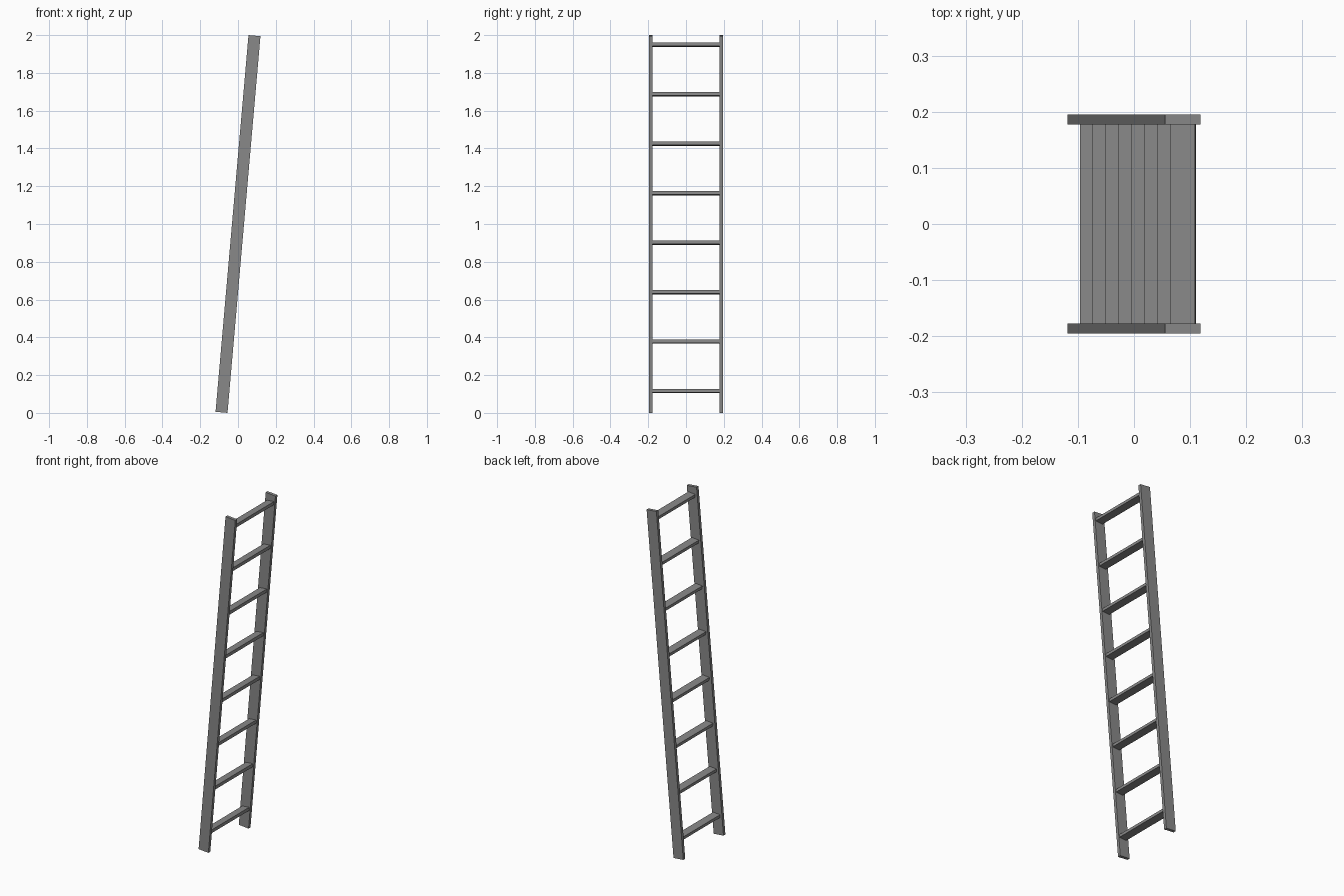
import bpy
from math import radians, tan
from mathutils import Matrix

cube = bpy.data.objects.get("Cube")
if cube:
    bpy.data.objects.remove(cube, do_unlink=True)

# Single flat grey
grey = bpy.data.materials.new("grey metal")
grey.use_nodes = True
colour = (0.25, 0.25, 0.25, 1)
grey.diffuse_color = colour
grey.node_tree.nodes["Principled BSDF"].inputs["Base Color"].default_value = colour


def board(name, size, location, tilt):
    """Box of the given size, leaned about the y axis."""
    bpy.ops.mesh.primitive_cube_add(size=1, location=location,
                                    rotation=(0, tilt, 0))
    obj = bpy.context.object
    obj.name = name
    obj.data.transform(Matrix.Diagonal((*size, 1)))
    obj.data.materials.append(grey)
    return obj


LEAN = radians(5)
THICK = 0.018
RAIL_Y = 0.186
RUNGS = 8
SPACING = 0.262

# Two leaning side rails
for side, name in ((1, "back_rail"), (-1, "front_rail")):
    board(name, (0.0635, THICK, 2.002), (0, side * RAIL_Y, 1), LEAN)

# Flat treads between the rails, tipped slightly up at the outer edge
for i in range(RUNGS):
    z = 0.115 + i * SPACING
    x = (z - 1) * tan(LEAN) + 0.004
    board(f"rung_{i + 1}", (0.045, 2 * RAIL_Y - THICK, THICK), (x, 0, z), -LEAN)
